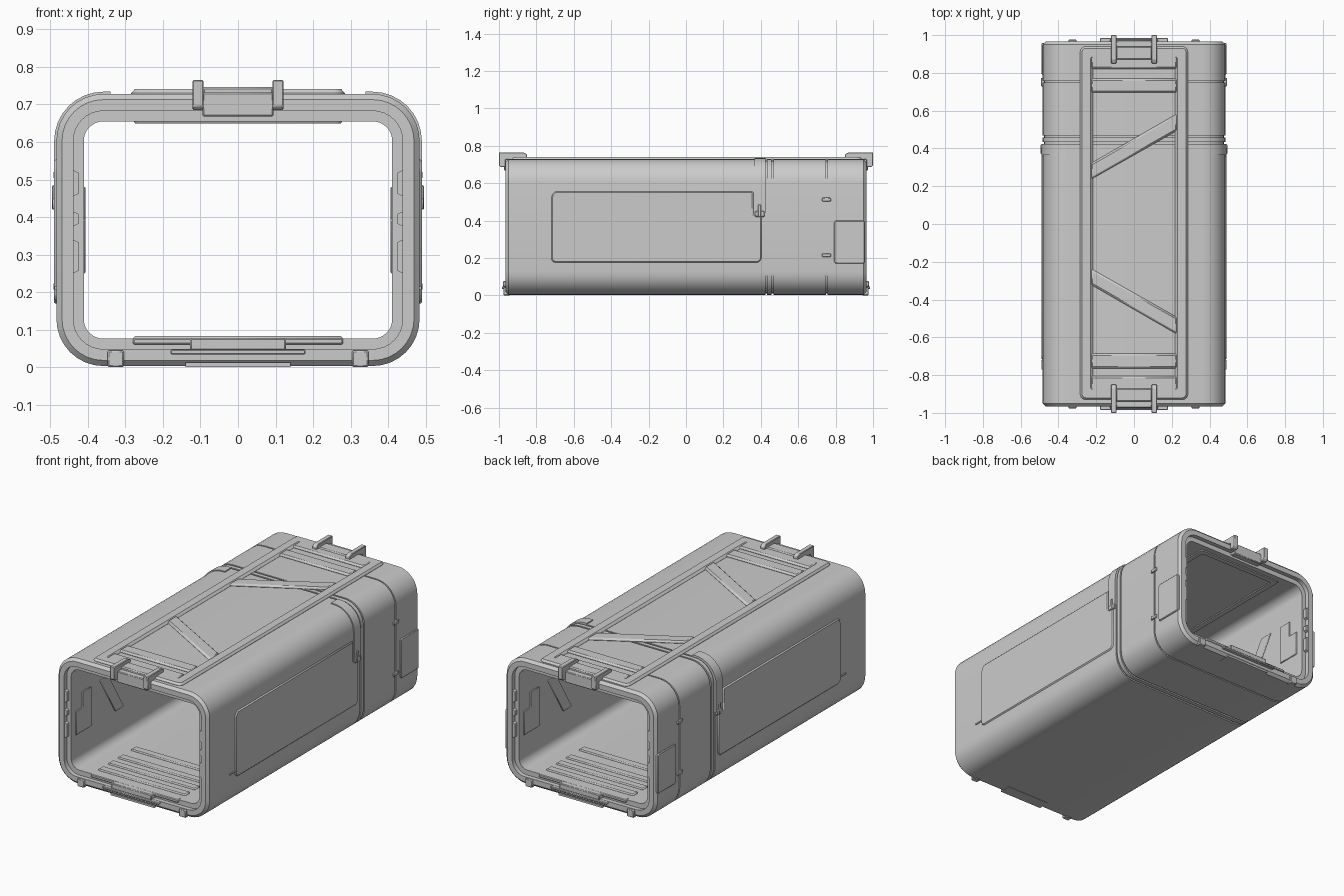
import bpy, bmesh
from math import sin, cos, pi, radians


def finish(name, bm, mirror="", bevel=0.0):
    bmesh.ops.recalc_face_normals(bm, faces=bm.faces)
    me = bpy.data.meshes.new(name)
    bm.to_mesh(me)
    bm.free()
    ob = bpy.data.objects.new(name, me)
    bpy.context.collection.objects.link(ob)
    bpy.ops.object.select_all(action='DESELECT')
    ob.select_set(True)
    bpy.context.view_layer.objects.active = ob
    bpy.ops.object.shade_smooth_by_angle(angle=radians(25))
    if bevel:
        m = ob.modifiers.new("chamfer", 'BEVEL')
        m.width, m.segments, m.limit_method = bevel, 1, 'ANGLE'
    if mirror:
        m = ob.modifiers.new("mirror", 'MIRROR')
        m.use_axis = ('x' in mirror, 'y' in mirror, False)
        m.use_mirror_merge = False
    return ob


def rounded(u0, u1, v0, v1, r, n=8):
    pts = []
    for k, (u, v) in enumerate(((u1 - r, v1 - r), (u0 + r, v1 - r), (u0 + r, v0 + r), (u1 - r, v0 + r))):
        for i in range(n + 1):
            a = (k + i / n) * pi / 2
            pts.append((u + r * cos(a), v + r * sin(a)))
    return pts


def place(axis, u, v, w):
    return {'x': (w, u, v), 'y': (u, w, v), 'z': (u, v, w)}[axis]


# Hollow ring: sweeps an (inset, level) profile around a rounded rectangle
def ring(name, axis, rect, r, profile, mirror=""):
    bm = bmesh.new()
    u0, u1, v0, v1 = rect
    loops = []
    for d, w in profile:
        pts = rounded(u0 + d, u1 - d, v0 + d, v1 - d, max(r - d, 0.01))
        loops.append([bm.verts.new(place(axis, u, v, w)) for u, v in pts])
    for a, b in zip(loops, loops[1:] + loops[:1]):
        for i in range(len(a)):
            j = (i + 1) % len(a)
            bm.faces.new((a[i], a[j], b[j], b[i]))
    return finish(name, bm, mirror)


# Outline extruded along an axis from a to b
def prism(name, axis, pts, a, b, mirror="", bevel=0.0):
    bm = bmesh.new()
    lo = [bm.verts.new(place(axis, u, v, a)) for u, v in pts]
    hi = [bm.verts.new(place(axis, u, v, b)) for u, v in pts]
    bm.faces.new(lo)
    bm.faces.new(hi)
    for i in range(len(pts)):
        j = (i + 1) % len(pts)
        bm.faces.new((lo[i], lo[j], hi[j], hi[i]))
    return finish(name, bm, mirror, bevel)


def box(name, x, y, z, mirror="", bevel=0.0):
    return prism(name, 'z', [(x[0], y[0]), (x[1], y[0]), (x[1], y[1]), (x[0], y[1])], z[0], z[1], mirror, bevel)


# Main shell with chamfered stepped rims and seam grooves
shell = [(0.073, -0.94), (0.045, -0.94), (0.045, -0.965), (0.015, -0.965), (0, -0.95)]
for y0, y1 in ((0.424, 0.434), (0.458, 0.468), (0.748, 0.756)):
    shell += [(0, y0), (0.008, y0), (0.008, y1), (0, y1)]
shell += [(0, 0.95), (0.015, 0.965), (0.045, 0.965), (0.045, 0.94), (0.073, 0.94)]
ring("shell", 'y', (-0.484, 0.484, 0.003, 0.728), 0.125, shell)

# Raised roof frame with cross bars and diagonal braces
ring("roof_frame", 'z', (-0.285, 0.285, -0.93, 0.94), 0.03,
     [(0, 0.72), (0, 0.73), (0.01, 0.741), (0.055, 0.741), (0.067, 0.729), (0.067, 0.72)])
for y0, y1 in ((0.82, 0.92), (0.695, 0.77), (-0.765, -0.685), (-0.915, -0.805)):
    box("roof_crossbar", (-0.23, 0.23), (y0, y1), (0.72, 0.741), bevel=0.01)
for s in (1, -1):
    prism("roof_brace", 'z', [(-0.23, s * 0.235), (0.23, s * 0.495), (0.23, s * 0.585), (-0.23, s * 0.32)],
          0.72, 0.741, bevel=0.01)

# Side panels with stepped corner
panel = [(-0.70, 0.175), (0.385, 0.175), (0.403, 0.193), (0.403, 0.435), (0.36, 0.435), (0.36, 0.555),
         (-0.70, 0.555), (-0.715, 0.54), (-0.72, 0.52), (-0.72, 0.195), (-0.715, 0.182)]
prism("side_panel", 'x', panel, 0.47, 0.490, "x", 0.006)

# Straps wrapping over the upper corners
arc = [(0.359 + 0.125 * cos(i * pi / 16), 0.603 + 0.125 * sin(i * pi / 16)) for i in range(9)]
outer = [(0.359 + 0.131 * cos(i * pi / 16), 0.603 + 0.131 * sin(i * pi / 16)) for i in range(9)]
strap = [(0.490, 0.44)] + outer + [(0.34, 0.734), (0.34, 0.722)] + \
        [(0.359 + 0.118 * cos(i * pi / 16), 0.603 + 0.118 * sin(i * pi / 16)) for i in range(8, -1, -1)] + [(0.477, 0.44)]
prism("corner_strap", 'y', strap, 0.365, 0.424, "x")

# Side latches, hinge nubs and rear cover
box("side_latch", (0.47, 0.496), (0.384, 0.402), (0.42, 0.485), "x", 0.003)
box("latch_base", (0.47, 0.494), (0.37, 0.42), (0.42, 0.45), "x", 0.003)
for z in (0.215, 0.512):
    box("seam_clip", (0.47, 0.492), (0.728, 0.774), (z - 0.01, z + 0.01), "x", 0.003)
box("front_pin", (0.47, 0.489), (-0.77, -0.72), (0.207, 0.215), "x")
prism("rear_cover", 'x', rounded(0.792, 0.957, 0.17, 0.4, 0.012, 3), 0.46, 0.491, "x", 0.004)

# Roof hooks at both ends, with backing plates
hook = [(-0.85, 0.73), (-0.85, 0.755), (-0.87, 0.765), (-1.0, 0.765), (-1.0, 0.695), (-0.99, 0.685),
        (-0.965, 0.685), (-0.965, 0.725)]
prism("roof_hook", 'x', hook, 0.092, 0.121, "xy", 0.003)
box("hook_plate", (-0.095, 0.095), (-0.973, -0.93), (0.668, 0.732), "y", 0.004)
box("hook_bridge", (-0.095, 0.095), (-0.94, -0.87), (0.72, 0.747), "y", 0.006)

# Lower sill latch and feet clips at both ends
box("sill_strip", (-0.18, 0.18), (-0.985, -0.94), (0.034, 0.047), "y", 0.003)
box("sill_handle", (-0.128, 0.128), (-0.978, -0.93), (0.045, 0.077), "y", 0.004)
box("foot_clip", (0.304, 0.348), (-0.976, -0.94), (0.0, 0.045), "xy", 0.004)
box("foot_pad", (-0.14, 0.14), (-0.968, -0.90), (0.001, 0.012), "y")
box("threshold", (-0.28, 0.28), (-0.95, -0.92), (0.06, 0.078), "y", 0.004)

# Floor slats and ceiling frame inside
for y in (0.86, 0.77, 0.68, 0.56):
    box("floor_slat", (-0.28, 0.28), (-y - 0.025, -y + 0.025), (0.07, 0.083), "y", 0.006)
ring("ceiling_frame", 'z', (-0.28, 0.28, -0.91, 0.91), 0.02,
     [(0, 0.66), (0.005, 0.65), (0.035, 0.65), (0.04, 0.66)])

# Inner wall plates, braces and rim tabs
plate = [(-0.90, 0.25), (-0.76, 0.25), (-0.76, 0.48), (-0.84, 0.48), (-0.84, 0.39), (-0.90, 0.39)]
prism("wall_plate", 'x', plate, 0.406, 0.43, "xy", 0.003)
prism("wall_brace", 'x', [(-0.68, 0.48), (-0.60, 0.48), (-0.46, 0.25), (-0.54, 0.25)], 0.406, 0.43, "xy", 0.003)
for z0, z1 in ((0.245, 0.345), (0.37, 0.42), (0.45, 0.53)):
    prism("rim_tab", 'y', [(0.45, z0), (0.425, z0 + 0.012), (0.425, z1 - 0.012), (0.45, z1)], -0.96, -0.93, "xy")
